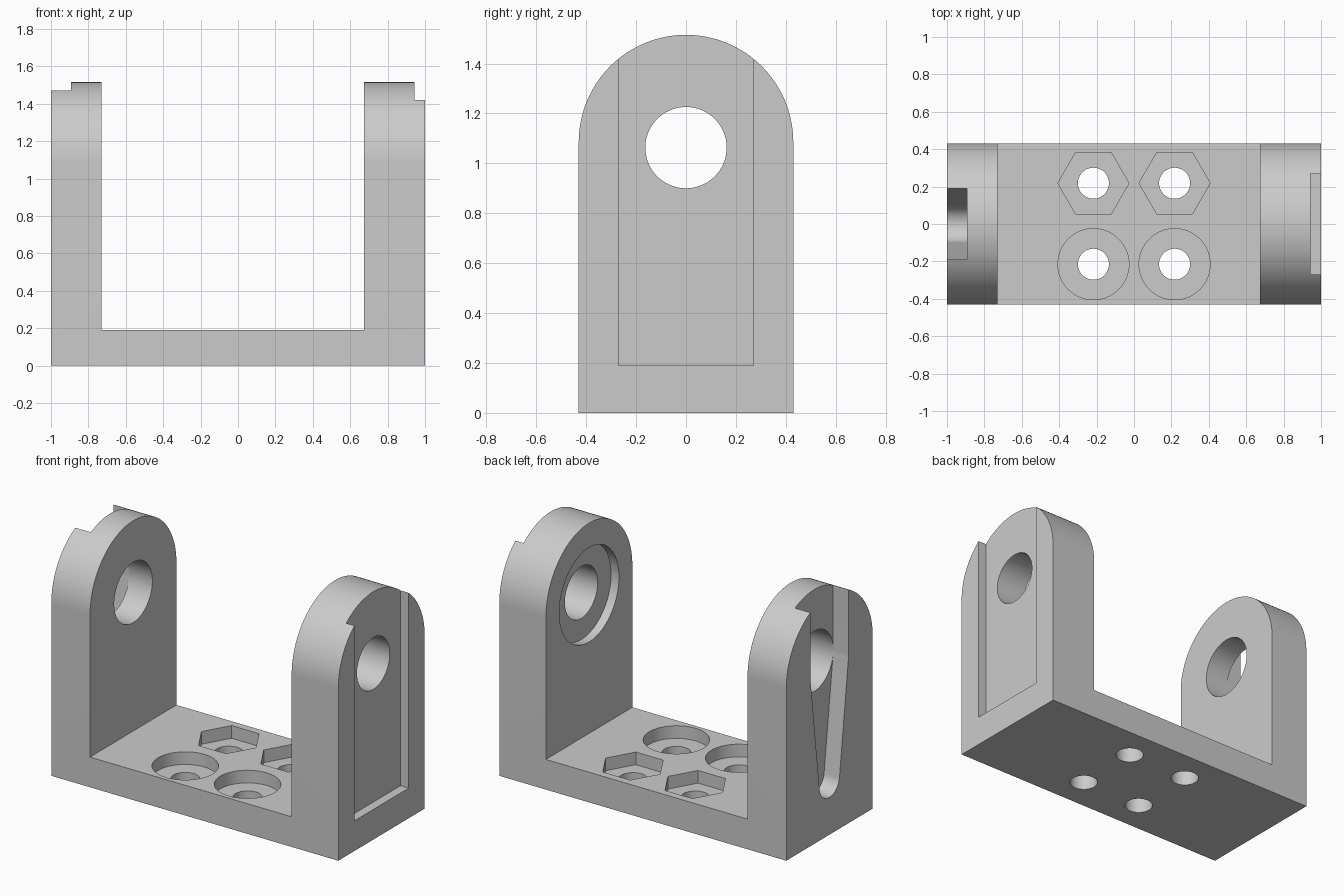
import bpy, bmesh, math
from mathutils import Vector

if "Cube" in bpy.data.objects:
    bpy.data.objects.remove(bpy.data.objects["Cube"])

W = 0.43          # half depth of the bracket
ARC_Z = 1.085     # centre height of the rounded tops
HOLE_Z = 1.063    # axis height of the pivot holes

grey = bpy.data.materials.new("light grey")
grey.diffuse_color = (0.6, 0.6, 0.6, 1)
grey.use_nodes = True
grey.node_tree.nodes["Principled BSDF"].inputs["Base Color"].default_value = grey.diffuse_color


def prism(name, pts, axis, lo, hi):
    """Extrude a 2D outline along an axis; x: (y, z), y: (x, z), z: (x, y)."""
    place = {"x": lambda a, b, t: (t, a, b),
             "y": lambda a, b, t: (a, t, b),
             "z": lambda a, b, t: (a, b, t)}[axis]
    bm = bmesh.new()
    face = bm.faces.new([bm.verts.new(place(a, b, lo)) for a, b in pts])
    ext = bmesh.ops.extrude_face_region(bm, geom=[face])
    verts = [g for g in ext["geom"] if isinstance(g, bmesh.types.BMVert)]
    bmesh.ops.translate(bm, verts=verts,
                        vec=Vector(place(0, 0, hi - lo)))
    bmesh.ops.recalc_face_normals(bm, faces=bm.faces)
    mesh = bpy.data.meshes.new(name)
    bm.to_mesh(mesh)
    bm.free()
    mesh.materials.append(grey)
    obj = bpy.data.objects.new(name, mesh)
    bpy.context.collection.objects.link(obj)
    return obj


def arc(ca, cb, r, start, end, n):
    """Points from start to end angle in degrees, both included."""
    angles = [math.radians(start + (end - start) * i / n) for i in range(n + 1)]
    return [(ca + r * math.cos(t), cb + r * math.sin(t)) for t in angles]


def circle(ca, cb, r, n=64):
    return arc(ca, cb, r, 0, 360, n)[:-1]


def combine(target, tool, operation):
    """Apply a boolean and remove the helper."""
    mod = target.modifiers.new("cut", "BOOLEAN")
    mod.operation = operation
    mod.solver = "EXACT"
    mod.object = tool
    tool.hide_render = True
    bpy.context.view_layer.objects.active = target
    bpy.ops.object.modifier_apply(modifier=mod.name)
    bpy.data.objects.remove(tool)


# U-shaped body, trimmed to the rounded side outline
bracket = prism("bracket", [(-1, -0.1), (1, -0.1), (1, 1.7), (0.675, 1.7),
                            (0.675, 0.19), (-0.73, 0.19), (-0.73, 1.7), (-1, 1.7)],
                "y", -0.6, 0.6)
outline = [(-W, 0), (W, 0)] + arc(0, ARC_Z, W, 0, 180, 64)
combine(bracket, prism("side_outline", outline, "x", -1.2, 1.2), "INTERSECT")

# Right wall: straight outer channel, pivot hole, inner counterbore
cutters = [
    prism("channel", [(-0.27, 0.19), (0.27, 0.19), (0.27, 1.7), (-0.27, 1.7)],
          "x", 0.943, 1.2),
    prism("right_hole", circle(0, HOLE_Z, 0.163), "x", 0.5, 1.1),
    prism("right_counterbore", circle(0, HOLE_Z, 0.297), "x", 0.5, 0.73),
]

# Left wall: tapered outer slot open at the top, larger pivot hole
R, r, low_z = 0.19, 0.1, 0.335
tilt = math.degrees(math.asin((R - r) / (HOLE_Z - low_z)))
slot = ([(R, 1.7), (-R, 1.7)]
        + arc(0, HOLE_Z, R, 180, 180 + tilt, 4)
        + arc(0, low_z, r, 180 + tilt, 360 - tilt, 32)
        + arc(0, HOLE_Z, R, -tilt, 0, 4))
cutters += [
    prism("tapered_slot", slot, "x", -1.2, -0.893),
    prism("left_hole", circle(0, HOLE_Z, R), "x", -1.1, -0.5),
]

# Base: four screw holes, round recesses in front, hexagonal ones behind
for x in (-0.217, 0.217):
    for y, sides in ((-0.215, 64), (0.218, 6)):
        cutters.append(prism("screw_hole", circle(x, y, 0.083, 48), "z", -0.1, 0.3))
        cutters.append(prism("recess", circle(x, y, 0.19, sides), "z", 0.11, 0.3))

for cutter in cutters:
    combine(bracket, cutter, "DIFFERENCE")

# Smooth curves, crisp edges
bpy.ops.object.select_all(action="DESELECT")
bracket.select_set(True)
bpy.context.view_layer.objects.active = bracket
bpy.ops.object.shade_smooth_by_angle(angle=math.radians(25))
